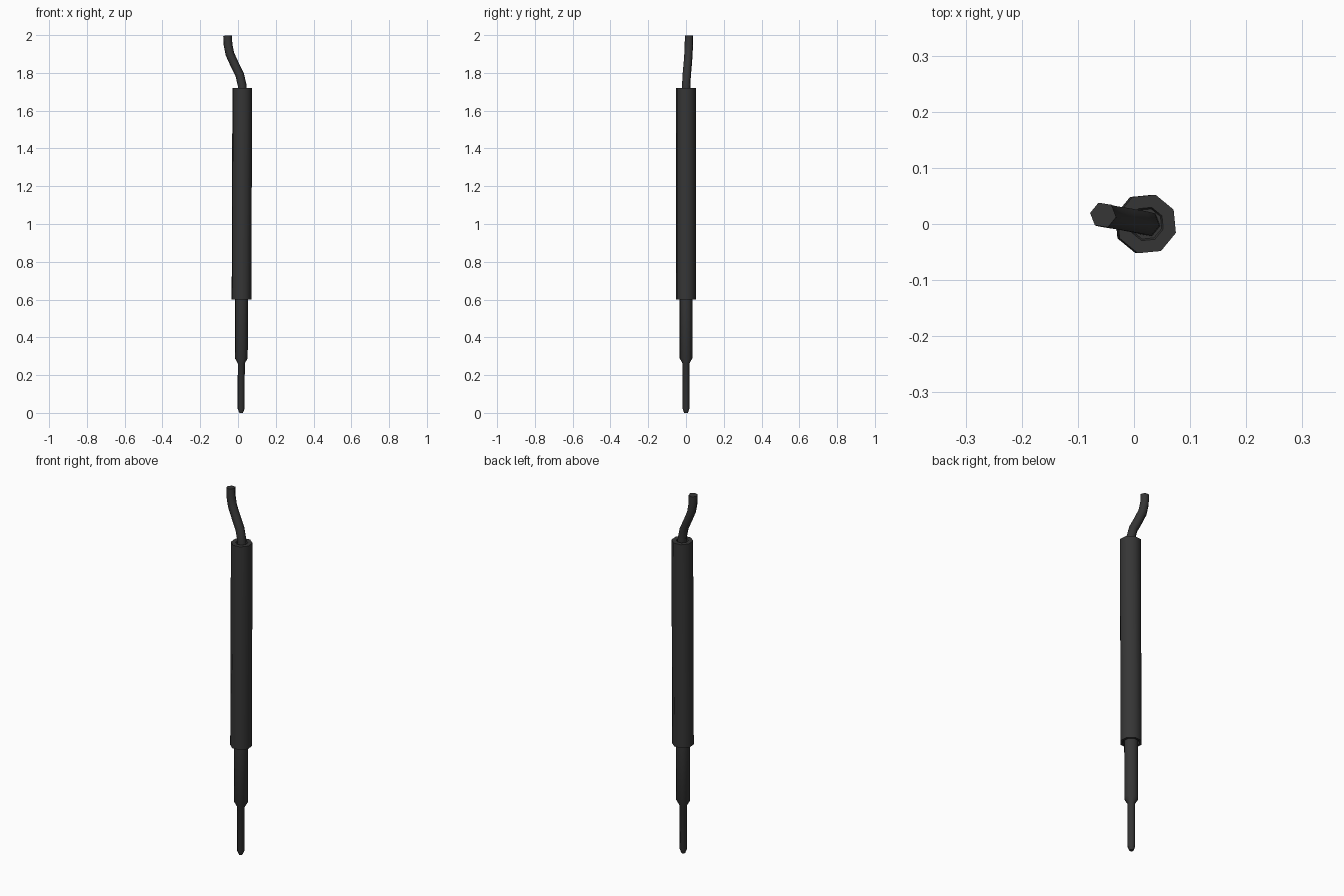
import bpy, bmesh, math
from mathutils import Vector, Matrix

if "Cube" in bpy.data.objects:
    bpy.data.objects.remove(bpy.data.objects["Cube"])

black = bpy.data.materials.new("matte black")
black.diffuse_color = (0.036, 0.036, 0.036, 1)
black.use_nodes = True
black.node_tree.nodes["Principled BSDF"].inputs["Base Color"].default_value = black.diffuse_color


def skin(name, rings, cap=True):
    """Bridge a list of equal-sized point rings into a closed part."""
    bm = bmesh.new()
    loops = [[bm.verts.new(p) for p in r] for r in rings]
    n = len(loops[0])
    for a, b in zip(loops, loops[1:]):
        for i in range(n):
            j = (i + 1) % n
            bm.faces.new((a[i], a[j], b[j], b[i]))
    if cap:
        bm.faces.new(loops[0][::-1])
        bm.faces.new(loops[-1])
    bmesh.ops.recalc_face_normals(bm, faces=bm.faces)
    me = bpy.data.meshes.new(name)
    bm.to_mesh(me)
    bm.free()
    me.materials.append(black)
    ob = bpy.data.objects.new(name, me)
    bpy.context.collection.objects.link(ob)
    bpy.ops.object.select_all(action='DESELECT')
    ob.select_set(True)
    bpy.context.view_layer.objects.active = ob
    bpy.ops.object.shade_smooth_by_angle(angle=math.radians(35 if n == 0 else 61))
    # keep caps and steps crisp
    return ob


def axis_x(z):
    # the whole pen leans very slightly to the right
    return 0.0165 + 0.0035 * z


def lathe(name, profile, sides, turn):
    rings = []
    for r, z in profile:
        rings.append([(axis_x(z) + r * math.cos(turn + math.tau * i / sides),
                       r * math.sin(turn + math.tau * i / sides), z)
                      for i in range(sides)])
    return skin(name, rings)


# Handle: eight-sided sleeve with shallow recesses at both ends
lathe("handle", [(0.040, 0.615), (0.042, 0.60), (0.0545, 0.60), (0.0545, 1.72),
                 (0.031, 1.72), (0.028, 1.712)], 8, math.radians(-17))

# Lower barrel tapering into the thin probe tip
lathe("barrel_and_tip", [(0.010, 0.0), (0.019, 0.022), (0.0195, 0.262),
                         (0.0355, 0.29), (0.0355, 0.62)], 8, math.radians(-17))

# Cable: bent six-sided tube
path = [Vector(p) for p in (
    (0.024, 0.000, 1.70), (0.022, 0.001, 1.735), (0.009, 0.004, 1.79),
    (-0.018, 0.009, 1.845), (-0.043, 0.013, 1.90), (-0.053, 0.015, 1.95),
    (-0.055, 0.016, 1.997))]
rings = []
for k, p in enumerate(path):
    t = (path[min(k + 1, len(path) - 1)] - path[max(k - 1, 0)]).normalized()
    rot = Vector((0, 0, 1)).rotation_difference(t).to_matrix()
    rings.append([p + rot @ Vector((0.0235 * math.cos(a), 0.0235 * math.sin(a), 0))
                  for a in (math.radians(60 * i - 9) for i in range(6))])
skin("cable", rings)
